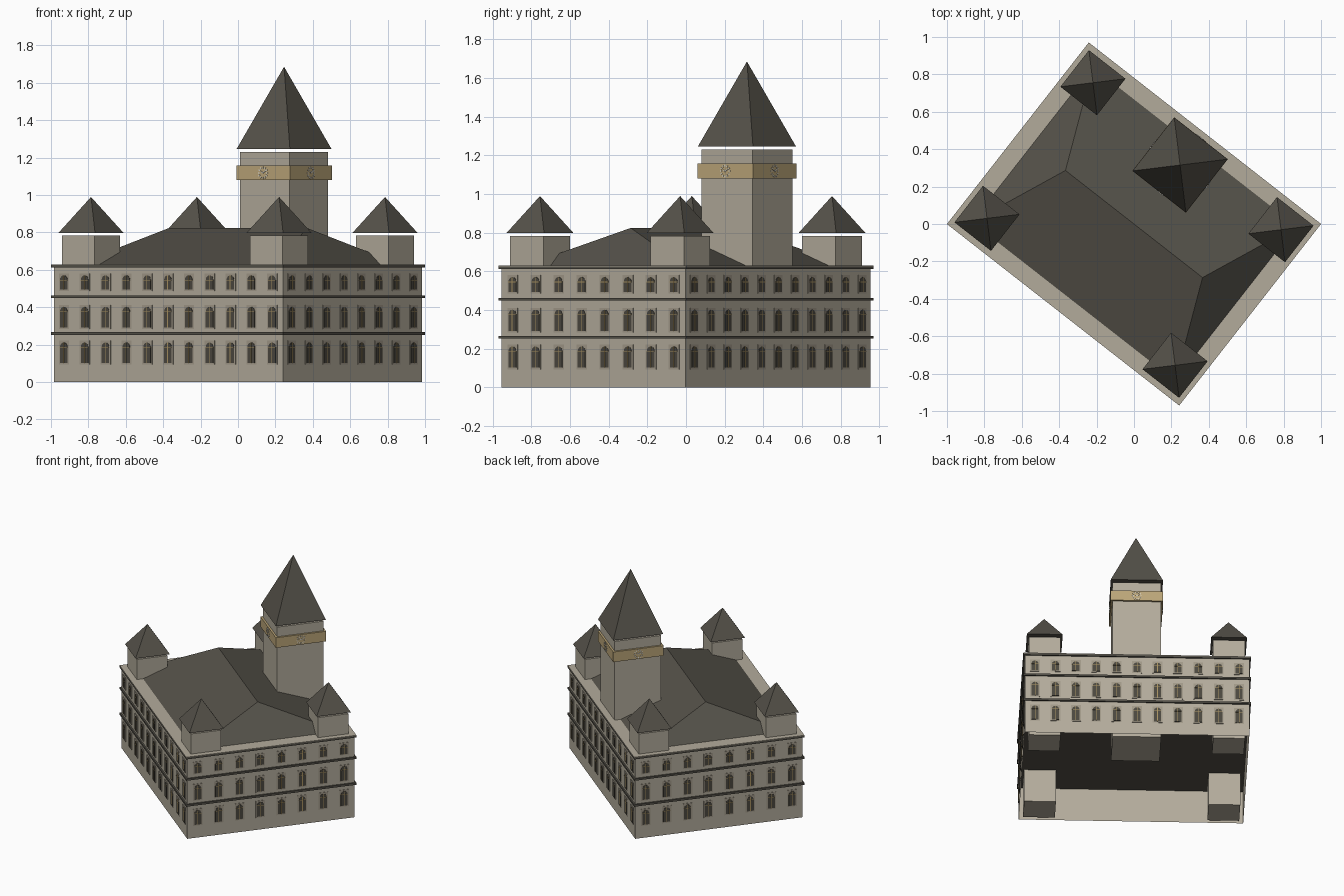
import bpy, bmesh, math
from mathutils import Matrix, Vector

if "Cube" in bpy.data.objects:
    bpy.data.objects.remove(bpy.data.objects["Cube"])

TURN = math.radians(-38)          # the whole building is turned on its plot
WX, WY = 0.777, 0.605             # wall half sizes
CX, CY = 0.788, 0.616             # cornice half sizes


def mat(name, rgb):
    m = bpy.data.materials.new(name)
    m.diffuse_color = (*rgb, 1)
    m.use_nodes = True
    m.node_tree.nodes["Principled BSDF"].inputs["Base Color"].default_value = m.diffuse_color
    return m


STONE = mat("stone", (0.45, 0.41, 0.33))
FRAME = mat("frame_stone", (0.36, 0.32, 0.25))
SLATE = mat("slate", (0.09, 0.083, 0.067))
GLASS = mat("glass", (0.07, 0.064, 0.05))
GOLD = mat("gilding", (0.40, 0.29, 0.12))
BRASS = mat("clock_band", (0.50, 0.38, 0.19))
WHITE = mat("dial_white", (0.8, 0.8, 0.75))


def finish(name, bm, material):
    bmesh.ops.recalc_face_normals(bm, faces=bm.faces)
    me = bpy.data.meshes.new(name)
    bm.to_mesh(me)
    bm.free()
    me.materials.append(material)
    ob = bpy.data.objects.new(name, me)
    bpy.context.collection.objects.link(ob)
    ob.rotation_euler.z = TURN
    return ob


def add_box(bm, x, y, hx, hy, z0, z1, m=Matrix()):
    t = Matrix.Translation((x, y, (z0 + z1) / 2)) @ Matrix.Diagonal((2 * hx, 2 * hy, z1 - z0, 1))
    return bmesh.ops.create_cube(bm, size=1, matrix=m @ t)["verts"]


def box(name, x, y, hx, hy, z0, z1, material):
    bm = bmesh.new()
    add_box(bm, x, y, hx, hy, z0, z1)
    return finish(name, bm, material)


def pyramid(name, x, y, half, z0, z1, material):
    bm = bmesh.new()
    base = [bm.verts.new((x + a * half, y + b * half, z0))
            for a, b in ((-1, -1), (1, -1), (1, 1), (-1, 1))]
    tip = bm.verts.new((x, y, z1))
    bm.faces.new(base)
    for i in range(4):
        bm.faces.new((base[i], base[(i + 1) % 4], tip))
    return finish(name, bm, material)


def add_panel(bm, pts, depth, m):
    """Raised panel: xz outline pushed out towards -y."""
    back = [bm.verts.new(m @ Vector((x, 0, z))) for x, z in pts]
    front = [bm.verts.new(m @ Vector((x, -depth, z))) for x, z in pts]
    bm.faces.new(front)
    for i in range(len(pts)):
        j = (i + 1) % len(pts)
        bm.faces.new((back[i], back[j], front[j], front[i]))


def rect(w, z0, z1):
    return [(-w, z0), (w, z0), (w, z1), (-w, z1)]


def arch(w, z0, z1):
    spring = z1 - w
    top = [(w * math.cos(a), spring + w * math.sin(a))
           for a in (math.pi * i / 8 for i in range(9))]
    return [(-w, z0), (w, z0)] + top


# Outer walls, open at the bottom
bm = bmesh.new()
vs = add_box(bm, 0, 0, WX, WY, 0, 0.62)
caps = [f for f in bm.faces if abs(f.normal.z) > 0.5]
bmesh.ops.delete(bm, geom=caps, context='FACES_ONLY')
finish("walls", bm, STONE)

# Storey bands and the roof deck
box("lower_band", 0, 0, CX, CY, 0.251, 0.266, SLATE)
box("middle_band", 0, 0, CX, CY, 0.449, 0.463, SLATE)
box("cornice", 0, 0, CX, CY, 0.612, 0.625, SLATE)
box("roof_deck", 0, 0, CX, CY, 0.625, 0.629, STONE)

# Hipped main roof
bm = bmesh.new()
RX, RY, RIDGE = 0.69, 0.525, 0.465
b = [bm.verts.new((x * RX, y * RY, 0.629)) for x, y in ((-1, -1), (1, -1), (1, 1), (-1, 1))]
r0, r1 = (bm.verts.new((x * RIDGE, 0, 0.824)) for x in (-1, 1))
for f in ((b[0], b[1], r1, r0), (b[1], b[2], r1), (b[2], b[3], r0, r1), (b[3], b[0], r0)):
    bm.faces.new(f)
finish("main_roof", bm, SLATE)

# Corner turrets with floating caps
for i, (sx, sy) in enumerate(((-1, -1), (1, -1), (1, 1), (-1, 1))):
    x, y = sx * 0.638, sy * 0.46
    box(f"turret_{i}", x, y, 0.11, 0.11, 0, 0.782, STONE)
    pyramid(f"turret_cap_{i}", x, y, 0.124, 0.797, 0.989, SLATE)

# Clock tower
TY, BAND = 0.40, 0.182
box("tower", 0, TY, 0.168, 0.168, 0, 1.23, STONE)
box("clock_band", 0, TY, BAND, BAND, 1.08, 1.157, BRASS)
pyramid("spire", 0, TY, 0.181, 1.245, 1.685, SLATE)

# Clock dials: hour ticks and two hands on each side
bm = bmesh.new()
for k in range(4):
    side = (Matrix.Translation((0, TY, 1.118)) @ Matrix.Rotation(k * math.pi / 2, 4, 'Z')
            @ Matrix.Translation((0, -BAND, 0)))
    for h in range(12):
        add_panel(bm, rect(0.0025, 0.023, 0.033), 0.003,
                  side @ Matrix.Rotation(h * math.pi / 6, 4, 'Y'))
    for ang, length in ((-60, 0.014), (60, 0.021)):
        add_panel(bm, rect(0.002, -0.003, length), 0.004,
                  side @ Matrix.Rotation(math.radians(ang), 4, 'Y'))
finish("clock_dials", bm, WHITE)

# Arched windows, three rows on every side
frames, panes, bars = bmesh.new(), bmesh.new(), bmesh.new()
for k in range(4):
    half, dist, count = ((WX, WY, 11), (WY, WX, 8))[k % 2]
    for n in range(count):
        x = -half + 2 * half * (n + 0.5) / count
        m = Matrix.Rotation(k * math.pi / 2, 4, 'Z') @ Matrix.Translation((x, -dist, 0))
        for z0, z1 in ((0.093, 0.221), (0.284, 0.411), (0.486, 0.580)):
            add_panel(frames, rect(0.034, z0, z1), 0.003, m)
            add_panel(panes, arch(0.025, z0 + 0.008, z1 - 0.01), 0.005, m)
            add_panel(bars, rect(0.002, z0 + 0.008, z1 - 0.011), 0.007, m)
            add_panel(bars, rect(0.025, z1 - 0.037, z1 - 0.034), 0.007, m)
finish("window_frames", frames, FRAME)
finish("window_panes", panes, GLASS)
finish("window_bars", bars, GOLD)
